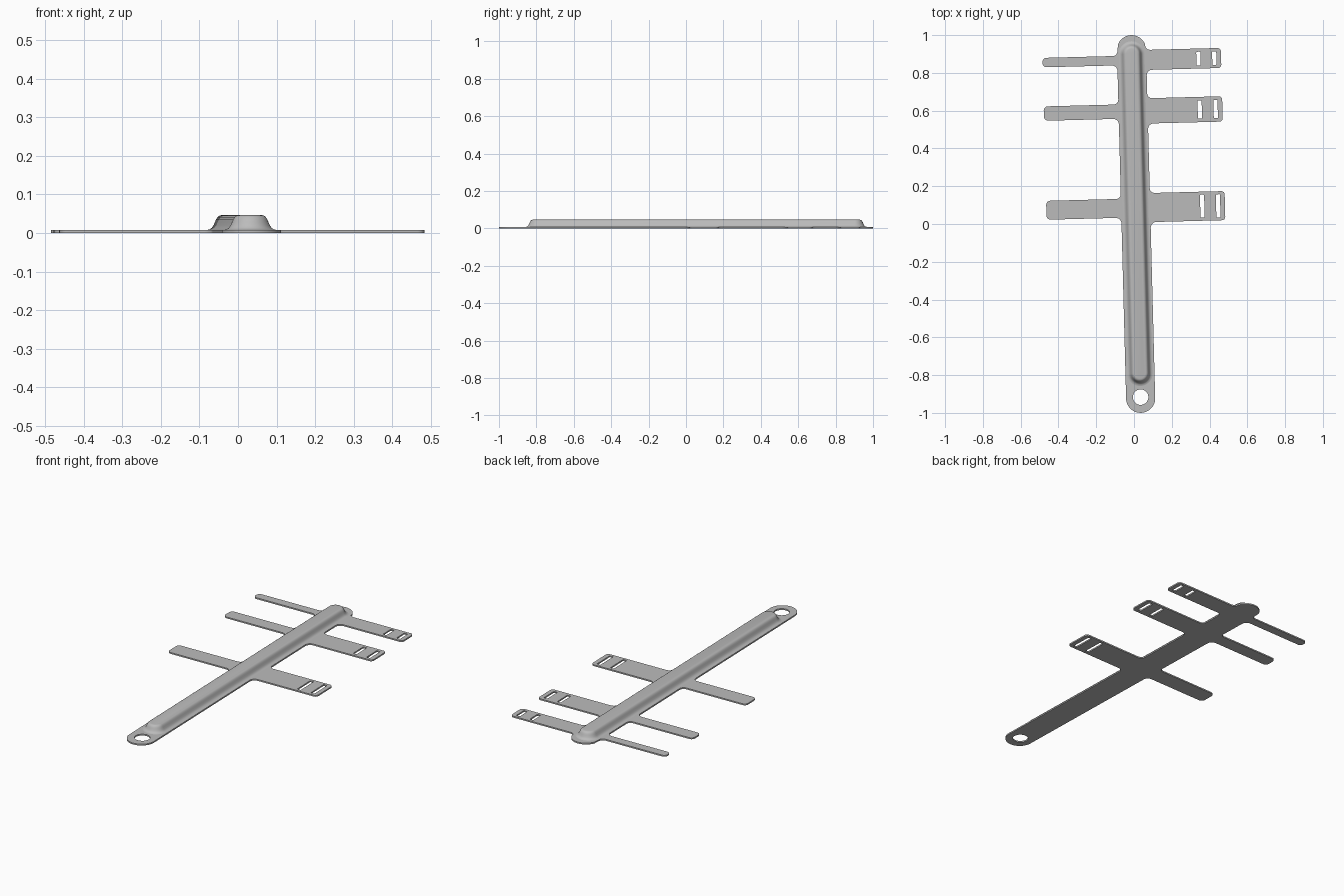
import bpy, bmesh, math
from mathutils import Vector, Matrix

cube = bpy.data.objects.get("Cube")
if cube:
    bpy.data.objects.remove(cube, do_unlink=True)

R = 0.077            # half width of the spine
THICK = 0.008        # sheet thickness
TILT = Matrix.Translation((0.011, 0, 0)) @ Matrix.Rotation(math.radians(1.5), 4, 'Z')

grey = bpy.data.materials.new("plain grey")
grey.use_nodes = True
colour = (0.5, 0.5, 0.5, 1)
grey.diffuse_color = colour
grey.node_tree.nodes["Principled BSDF"].inputs["Base Color"].default_value = colour


def rounded(corners, steps=8):
    """Outline of (x, y, radius) corners with each corner turned into an arc."""
    out = []
    for i, (x, y, r) in enumerate(corners):
        p = Vector((x, y))
        if r == 0:
            out.append(p)
            continue
        u = (Vector(corners[i - 1][:2]) - p).normalized()
        v = (Vector(corners[(i + 1) % len(corners)][:2]) - p).normalized()
        half = u.angle(v) / 2
        centre = p + (u + v).normalized() * r / math.sin(half)
        a = p + u * r / math.tan(half) - centre
        b = p + v * r / math.tan(half) - centre
        turn = -a.angle_signed(b)
        for k in range(steps + 1):
            out.append(centre + Matrix.Rotation(turn * k / steps, 2) @ a)
    return out


def arc(cy, r, start, end, steps):
    """Points on a circle centred on the spine axis, angles in degrees."""
    angles = [math.radians(start + (end - start) * k / steps) for k in range(steps + 1)]
    return [(r * math.cos(t), cy + r * math.sin(t)) for t in angles]


def box(cx, cy, hx, hy, r):
    return [(cx - hx, cy - hy, r), (cx + hx, cy - hy, r),
            (cx + hx, cy + hy, r), (cx - hx, cy + hy, r)]


def finish(obj, angle):
    obj.data.materials.clear()
    obj.data.materials.append(grey)
    obj.matrix_world = TILT
    bpy.ops.object.select_all(action='DESELECT')
    obj.select_set(True)
    bpy.context.view_layer.objects.active = obj
    bpy.ops.object.shade_smooth_by_angle(angle=math.radians(angle))


# Straps: centre y, half width of tongue, half width of buckle end, half slot height
straps = [(0.085, 0.050, 0.077, 0.061),
          (0.597, 0.038, 0.067, 0.048),
          (0.867, 0.025, 0.053, 0.036)]
REACH, FILLET = 0.473, 0.03


def strap_corners(side, cy, half, tip):
    return [(side * R, cy - half, FILLET), (side * REACH, cy - half, tip),
            (side * REACH, cy + half, tip), (side * R, cy + half, FILLET * 0.85)]


# Flat sheet outline: round foot, buckle ends, round head, tongues
outline = [(x, y, 0) for x, y in arc(R - 1, R, 180, 360, 32)]
for cy, tongue, buckle, slot in straps:
    outline += strap_corners(1, cy, buckle, 0.018)
outline += [(x, y, 0) for x, y in arc(1 - R, R, 23, 157, 26)]
for cy, tongue, buckle, slot in reversed(straps):
    outline += reversed(strap_corners(-1, cy, tongue, min(0.022, tongue * 0.85)))

# Openings: hanging hole and two slots per buckle end
loops = [rounded(outline), arc(-0.917, 0.041, 0, 351, 39)]
for cy, tongue, buckle, slot in straps:
    for cx in (0.353, 0.437):
        loops.append(rounded(box(cx, cy, 0.011, slot, 0.004), 3))

curve = bpy.data.curves.new("sheet_outline", 'CURVE')
curve.dimensions = '2D'
curve.fill_mode = 'BOTH'
curve.extrude = THICK / 2
for loop in loops:
    spline = curve.splines.new('POLY')
    spline.points.add(len(loop) - 1)
    for point, (x, y) in zip(spline.points, loop):
        point.co = (x, y, 0, 1)
    spline.use_cyclic_u = True
temp = bpy.data.objects.new("sheet_helper", curve)
bpy.context.collection.objects.link(temp)
bpy.context.view_layer.update()
mesh = bpy.data.meshes.new_from_object(temp.evaluated_get(bpy.context.evaluated_depsgraph_get()))
bpy.data.objects.remove(temp, do_unlink=True)

bm = bmesh.new()
bm.from_mesh(mesh)
bmesh.ops.remove_doubles(bm, verts=bm.verts, dist=0.00005)
bmesh.ops.translate(bm, verts=bm.verts, vec=(0, 0, THICK / 2))
bmesh.ops.recalc_face_normals(bm, faces=bm.faces)
bm.to_mesh(mesh)
bm.free()
sheet = bpy.data.objects.new("strapped_sheet", mesh)
bpy.context.collection.objects.link(sheet)
finish(sheet, 30)

# Raised ridge: stadium rings following a flared, round-shouldered section
section = [(0.068, 0.004), (0.068, THICK), (0.061, 0.0095), (0.055, 0.014), (0.051, 0.020),
           (0.047, 0.029), (0.044, 0.036), (0.040, 0.042), (0.035, 0.0455), (0.028, 0.047)]
bm = bmesh.new()
rings = []
for r, z in section:
    ring = arc(0.900, r, 0, 180, 20) + arc(-0.790, r, 180, 360, 20)
    rings.append([bm.verts.new((x, y, z)) for x, y in ring])
for low, high in zip(rings, rings[1:]):
    for i in range(len(low)):
        j = (i + 1) % len(low)
        bm.faces.new((low[i], low[j], high[j], high[i]))
bm.faces.new(rings[-1])
bm.faces.new(reversed(rings[0]))
mesh = bpy.data.meshes.new("raised_ridge")
bm.to_mesh(mesh)
bm.free()
ridge = bpy.data.objects.new("raised_ridge", mesh)
bpy.context.collection.objects.link(ridge)
finish(ridge, 40)
